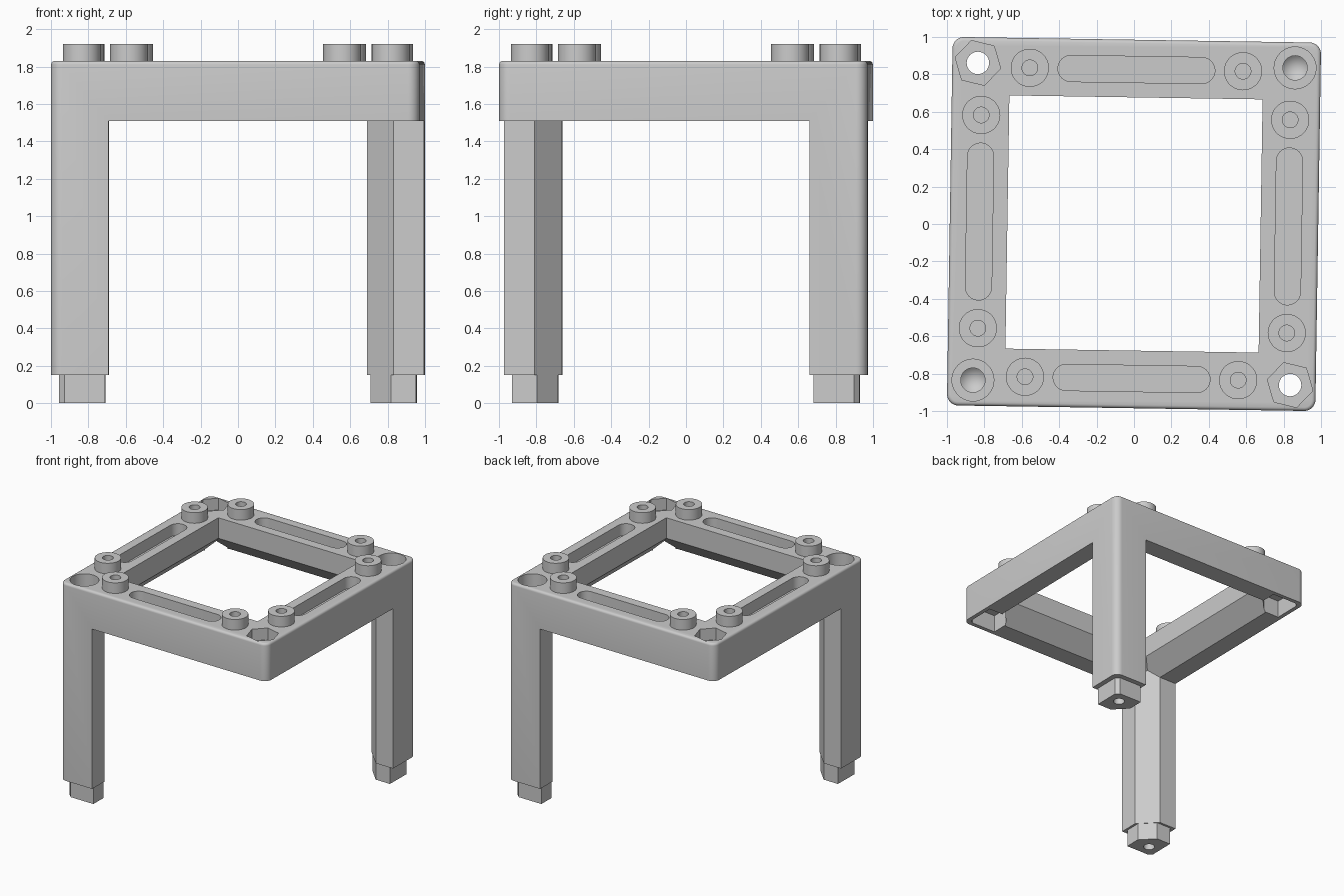
import bpy
import bmesh
import math
from mathutils import Matrix, Vector

if "Cube" in bpy.data.objects:
    bpy.data.objects.remove(bpy.data.objects["Cube"], do_unlink=True)

TOP, UNDER, LEG_END = 1.83, 1.51, 0.15
OUT, INN, CHAM = 0.985, 0.677, 0.145
CORNER = 0.848                      # centre of the corner holes
TWIST = math.radians(-0.9)

grey = bpy.data.materials.new("light_grey_plastic")
grey.use_nodes = True
grey.diffuse_color = (0.6, 0.6, 0.6, 1)
grey.node_tree.nodes["Principled BSDF"].inputs["Base Color"].default_value = (0.6, 0.6, 0.6, 1)


def make(name, bm):
    bmesh.ops.recalc_face_normals(bm, faces=bm.faces)
    mesh = bpy.data.meshes.new(name)
    bm.to_mesh(mesh)
    bm.free()
    mesh.materials.append(grey)
    obj = bpy.data.objects.new(name, mesh)
    bpy.context.collection.objects.link(obj)
    return obj


def prism(bm, points, z0, z1):
    """Extrude a flat outline from z0 to z1."""
    low = [bm.verts.new((x, y, z0)) for x, y in points]
    high = [bm.verts.new((x, y, z1)) for x, y in points]
    bm.faces.new(low)
    bm.faces.new(high)
    n = len(points)
    for i in range(n):
        j = (i + 1) % n
        bm.faces.new((low[i], low[j], high[j], high[i]))


def ring(x, y, radius, sides, start=0.0):
    steps = [start + 2 * math.pi * i / sides for i in range(sides)]
    return [(x + radius * math.cos(a), y + radius * math.sin(a)) for a in steps]


def lathe(bm, x, y, profile, sides=40):
    """Revolve (radius, z) points about a vertical axis at x, y."""
    verts = [bm.verts.new((x + r, y, z)) for r, z in profile]
    edges = [bm.edges.new(pair) for pair in zip(verts, verts[1:])]
    bmesh.ops.spin(bm, geom=verts + edges, cent=(x, y, 0), axis=(0, 0, 1),
                   angle=2 * math.pi, steps=sides, use_duplicate=False)
    bmesh.ops.remove_doubles(bm, verts=bm.verts, dist=0.0005)


def cut(target, bm):
    cutter = make("cutter", bm)
    cutter.hide_render = True
    mod = target.modifiers.new("cut", "BOOLEAN")
    mod.operation, mod.solver, mod.object = "DIFFERENCE", "EXACT", cutter
    bpy.context.view_layer.objects.active = target
    bpy.ops.object.modifier_apply(modifier=mod.name)
    bpy.data.objects.remove(cutter, do_unlink=True)


def finish(obj):
    bpy.ops.object.select_all(action="DESELECT")
    obj.select_set(True)
    bpy.context.view_layer.objects.active = obj
    bpy.ops.object.shade_smooth_by_angle(angle=math.radians(30))
    obj.rotation_euler.z = TWIST


def peg_outline(sign_x, sign_y, grow=0.0):
    """Square with a chamfered inner corner and a trimmed outer one."""
    lo, hi, ch, trim = 0.696 - grow, 0.942 + grow, 0.112, 0.03
    pts = [(lo + ch, lo), (hi, lo), (hi, hi - trim), (hi - trim, hi), (lo, hi), (lo, lo + ch)]
    return [(sign_x * x, sign_y * y) for x, y in pts]


# Solid block with rounded upright corners and a softened top rim
bm = bmesh.new()
prism(bm, [(-OUT, -OUT), (OUT, -OUT), (OUT, OUT), (-OUT, OUT)], LEG_END, TOP)
upright = [e for e in bm.edges if abs(e.verts[0].co.z - e.verts[1].co.z) > 1]
bmesh.ops.bevel(bm, geom=upright, offset=0.06, segments=8, profile=0.5, affect="EDGES")
rim = [e for e in bm.edges if all(v.co.z > TOP - 0.01 for v in e.verts)]
bmesh.ops.bevel(bm, geom=rim, offset=0.02, segments=4, profile=0.5, affect="EDGES")
frame = make("frame_with_legs", bm)

# Central window
bm = bmesh.new()
prism(bm, [(-INN, -INN), (INN, -INN), (INN, INN), (-INN, INN)], 0, 2)
cut(frame, bm)

# Sloped underside of the beams and chamfered inner corners of the legs
bm = bmesh.new()
wide = INN + CHAM
mid = (INN + wide) / 2
levels = [(wide, INN, 0), (wide, INN, UNDER), (mid, mid, UNDER + wide - mid),
          (0.6, 0.6, UNDER + wide - 0.6)]
for a, b, z in levels:
    for sx in (-1, 1):
        for sy in (-1, 1):
            for x, y in {(a, b), (b, a)}:
                bm.verts.new((sx * x, sy * y, z))
hull = bmesh.ops.convex_hull(bm, input=bm.verts)
loose = [v for v in bm.verts if not v.link_faces]
bmesh.ops.delete(bm, geom=loose, context="VERTS")
cut(frame, bm)

# Open space under the beams, leaving legs at two opposite corners
bm = bmesh.new()
far = 1.2
half = [(INN, far), (INN, INN), (far, INN), (far, -far)]
prism(bm, half + [(-x, -y) for x, y in half], 0, UNDER)
cut(frame, bm)

# Hexagonal recesses, counterbores and long slots in the top
bm = bmesh.new()
for s in (-1, 1):
    prism(bm, ring(-s * CORNER, s * CORNER, 0.125, 6, math.radians(47)), 1.73, 2)
    lathe(bm, s * CORNER, s * CORNER,
          [(0, 1.56), (0.065, 1.62), (0.065, 1.7), (0.112, 1.7), (0.112, 2), (0, 2)])
    slot = []
    for end in (1, -1):
        for i in range(13):
            a = math.pi * i / 12 - math.pi / 2
            slot.append((end * (0.35 + 0.07 * math.cos(a)), end * 0.07 * math.sin(a)))
    prism(bm, [(x, y + s * 0.826) for x, y in slot], 1.73, 2)
    prism(bm, [(y + s * 0.826, x) for x, y in slot], 1.73, 2)
cut(frame, bm)

# Sockets below the hexagonal recesses
bm = bmesh.new()
for s in (-1, 1):
    prism(bm, peg_outline(-s, s, 0.008), 1.4, UNDER + 0.15)
cut(frame, bm)

# Through holes joining recess and socket
bm = bmesh.new()
for s in (-1, 1):
    prism(bm, ring(-s * CORNER, s * CORNER, 0.06, 32), 1.6, 1.8)
cut(frame, bm)
finish(frame)

# Pegs at the feet, each with a drilled hole
for s, side in ((1, "back_left"), (-1, "front_right")):
    bm = bmesh.new()
    prism(bm, peg_outline(s, s), 0, LEG_END + 0.02)
    peg = make(side + "_peg", bm)
    bm = bmesh.new()
    lathe(bm, s * 0.84, s * 0.84, [(0, 0.12), (0.045, 0.09), (0.045, -0.1), (0, -0.1)], 32)
    cut(peg, bm)
    finish(peg)

# Round hollow studs, two on each beam
for quarter in range(4):
    turn = Matrix.Rotation(quarter * math.pi / 2, 3, "Z")
    for s in (-1, 1):
        spot = turn @ Vector((s * 0.57, 0.826, 0))
        bm = bmesh.new()
        lathe(bm, spot.x, spot.y, [(0, 1.84), (0.042, 1.84), (0.042, 1.92), (0.102, 1.92),
                                   (0.102, TOP - 0.01), (0, TOP - 0.01)])
        finish(make("stud", bm))
